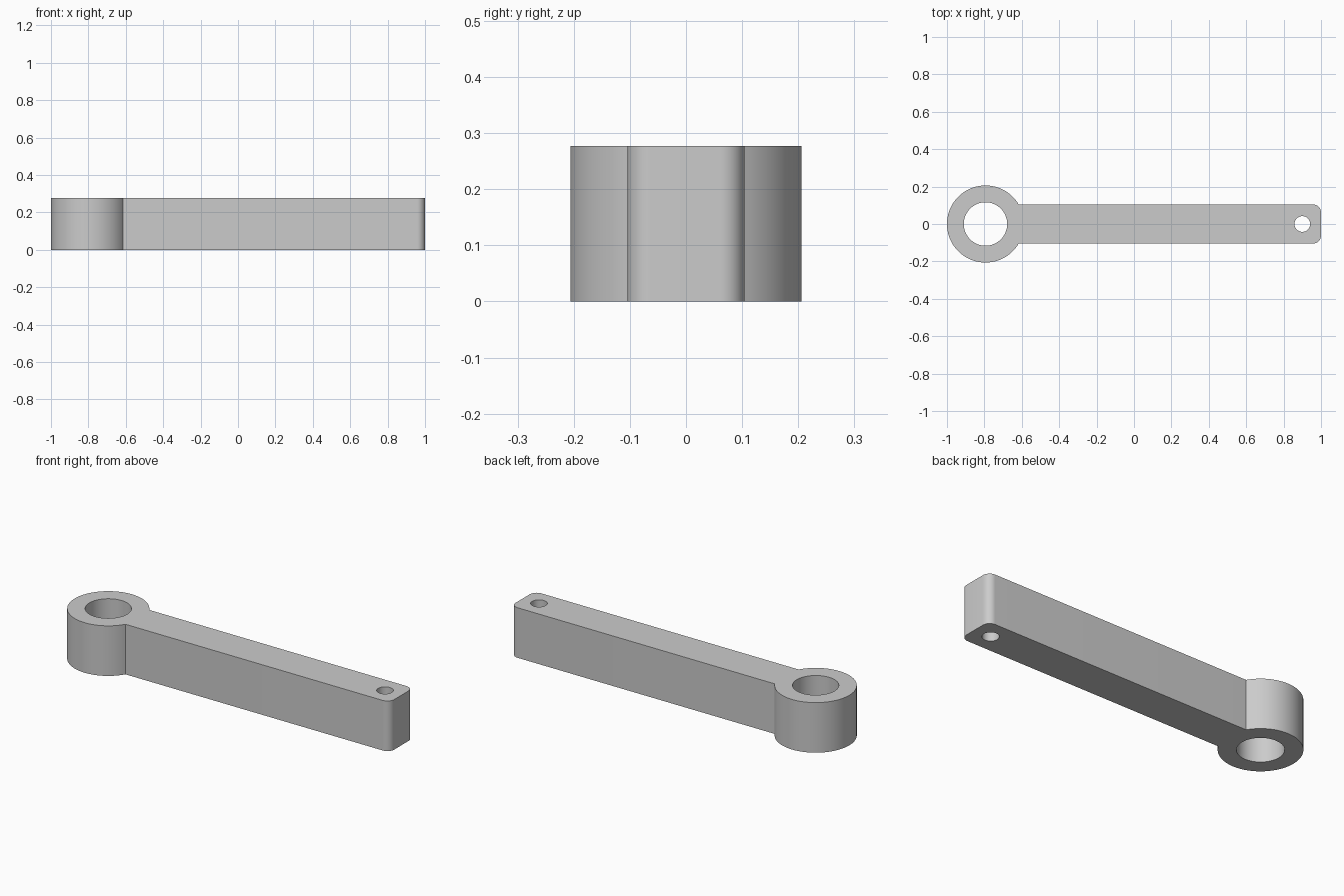
import bpy
import bmesh
from math import asin, cos, sin, pi

default = bpy.data.objects.get("Cube")
if default:
    bpy.data.objects.remove(default, do_unlink=True)

HEIGHT = 0.277
RING_X, RING_R, BORE_R = -0.794, 0.206, 0.116
HALF_W, CORNER_R = 0.104, 0.042
PIN_X, PIN_R = 0.9, 0.042


def arc(cx, cy, r, start, end, steps):
    """Points along an arc, both ends included."""
    return [(cx + r * cos(start + (end - start) * i / steps),
             cy + r * sin(start + (end - start) * i / steps))
            for i in range(steps + 1)]


def circle(cx, r, steps):
    return arc(cx, 0, r, 0, 2 * pi, steps)[:-1]


# Outline: ring arc, then the arm with its rounded end
join = asin(HALF_W / RING_R)
outline = arc(RING_X, 0, RING_R, join, 2 * pi - join, 80)
outline += arc(1 - CORNER_R, -HALF_W + CORNER_R, CORNER_R, -pi / 2, 0, 12)
outline += arc(1 - CORNER_R, HALF_W - CORNER_R, CORNER_R, 0, pi / 2, 12)

# Filled, extruded profile with the bore and the pin hole left open
curve = bpy.data.curves.new("lever_arm", "CURVE")
curve.dimensions = "2D"
curve.fill_mode = "BOTH"
curve.extrude = HEIGHT / 2
for points in (outline, circle(RING_X, BORE_R, 72), circle(PIN_X, PIN_R, 40)):
    spline = curve.splines.new("POLY")
    spline.points.add(len(points) - 1)
    for point, (x, y) in zip(spline.points, points):
        point.co = (x, y, 0, 1)
    spline.use_cyclic_u = True

arm = bpy.data.objects.new("lever_arm", curve)
bpy.context.collection.objects.link(arm)
bpy.ops.object.select_all(action="DESELECT")
arm.select_set(True)
bpy.context.view_layer.objects.active = arm
bpy.ops.object.convert(target="MESH")
arm = bpy.context.object

# Weld the caps to the walls and stand the part on the ground
bm = bmesh.new()
bm.from_mesh(arm.data)
bmesh.ops.remove_doubles(bm, verts=bm.verts, dist=0.0001)
bmesh.ops.recalc_face_normals(bm, faces=bm.faces)
bmesh.ops.translate(bm, verts=bm.verts, vec=(0, 0, HEIGHT / 2))
bm.to_mesh(arm.data)
bm.free()
bpy.ops.object.shade_smooth_by_angle(angle=pi / 6)

# Plain grey
grey = bpy.data.materials.new("light_grey")
grey.use_nodes = True
colour = (0.6, 0.6, 0.6, 1)
grey.diffuse_color = colour
grey.node_tree.nodes["Principled BSDF"].inputs["Base Color"].default_value = colour
arm.data.materials.clear()
arm.data.materials.append(grey)
